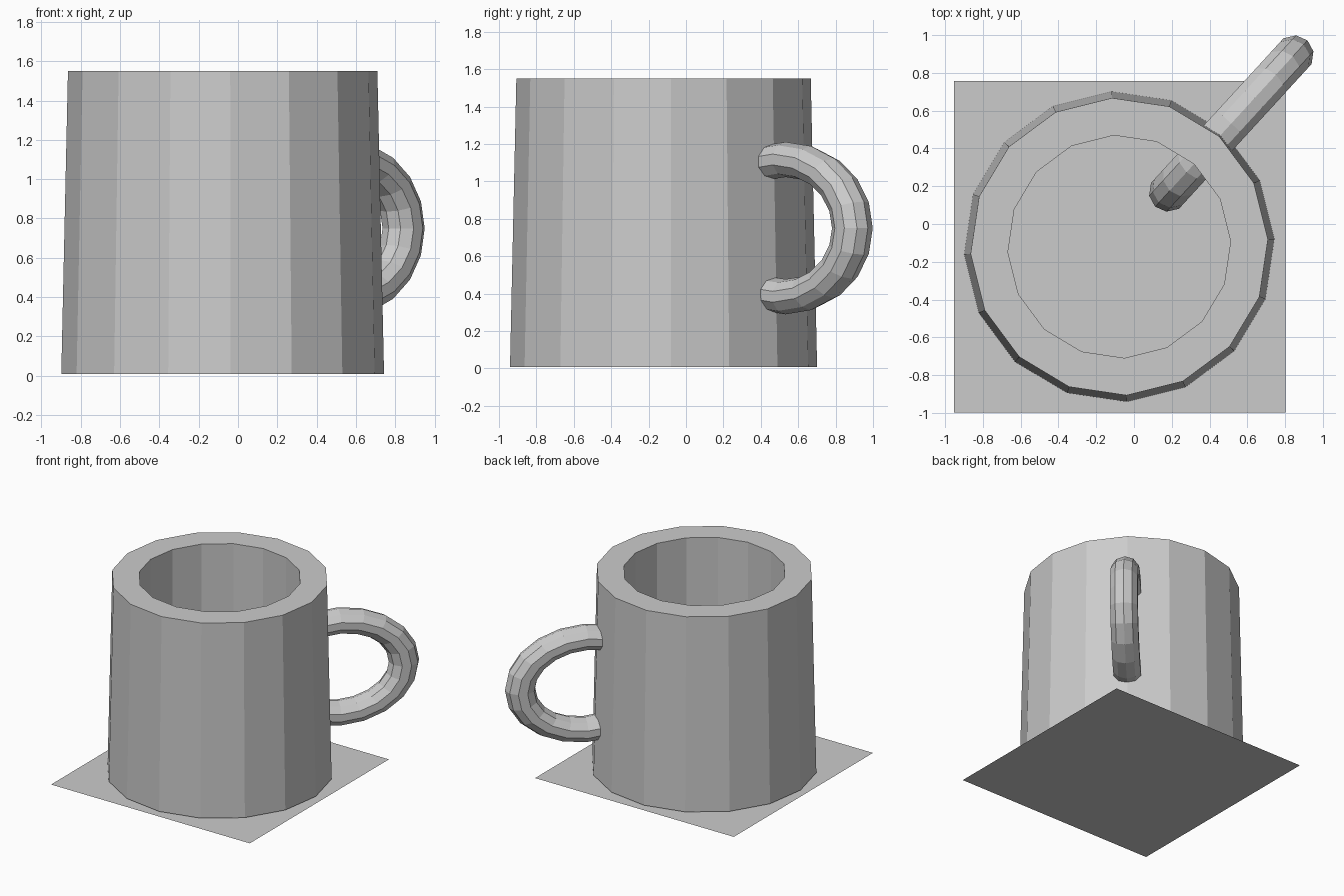
import bpy, bmesh
from math import radians, cos, sin, tau
from mathutils import Matrix, Vector

if "Cube" in bpy.data.objects:
    bpy.data.objects.remove(bpy.data.objects["Cube"])


def add_object(name, bm):
    bmesh.ops.recalc_face_normals(bm, faces=bm.faces[:])
    mesh = bpy.data.meshes.new(name)
    bm.to_mesh(mesh)
    bm.free()
    obj = bpy.data.objects.new(name, mesh)
    bpy.context.collection.objects.link(obj)
    return obj


def skin(bm, rings, wrap=False):
    # quads between neighbouring closed rings
    n = len(rings[0])
    for i in range(len(rings) if wrap else len(rings) - 1):
        a, b = rings[i], rings[(i + 1) % len(rings)]
        for j in range(n):
            k = (j + 1) % n
            bm.faces.new((a[j], a[k], b[k], b[j]))


# Ground sheet: thin square under the mug
bm = bmesh.new()
bmesh.ops.create_grid(bm, x_segments=1, y_segments=1, size=0.5,
                      matrix=Matrix.Translation((-0.075, -0.12, 0)) @ Matrix.Diagonal((1.755, 1.755, 1, 1)))
sheet = add_object("ground_sheet", bm)

# Mug body: 16-sided tapered profile with a thick wall and a straight hollow
SIDES = 16
profile = [(0.822, 0.008), (0.788, 1.55), (0.59, 1.55), (0.59, 0.15)]
bm = bmesh.new()
rings = []
for r, z in profile:
    angles = [radians(2.8) + tau * j / SIDES for j in range(SIDES)]
    rings.append([bm.verts.new((-0.078 + r * cos(a), -0.12 + r * sin(a), z)) for a in angles])
skin(bm, rings)
bm.faces.new(rings[0])
bm.faces.new(rings[-1])
body = add_object("mug_body", bm)

# Handle: flattened low-poly ring standing upright, half sunk into the wall
MAJOR, MINOR = 20, 10
heading = radians(47.5)
along = Vector((cos(heading), sin(heading), 0))
across = Vector((-sin(heading), cos(heading), 0))
up = Vector((0, 0, 1))
centre = Vector((0.515, 0.532, 0.75))
bm = bmesh.new()
rings = []
for i in range(MAJOR):
    a = tau * i / MAJOR
    ring = []
    for j in range(MINOR):
        b = tau * j / MINOR
        p = (centre
             + along * cos(a) * (0.485 + 0.112 * cos(b))
             + up * sin(a) * (0.367 + 0.094 * cos(b))
             + across * 0.106 * sin(b))
        ring.append(bm.verts.new(p))
    rings.append(ring)
skin(bm, rings, wrap=True)
handle = add_object("handle", bm)
